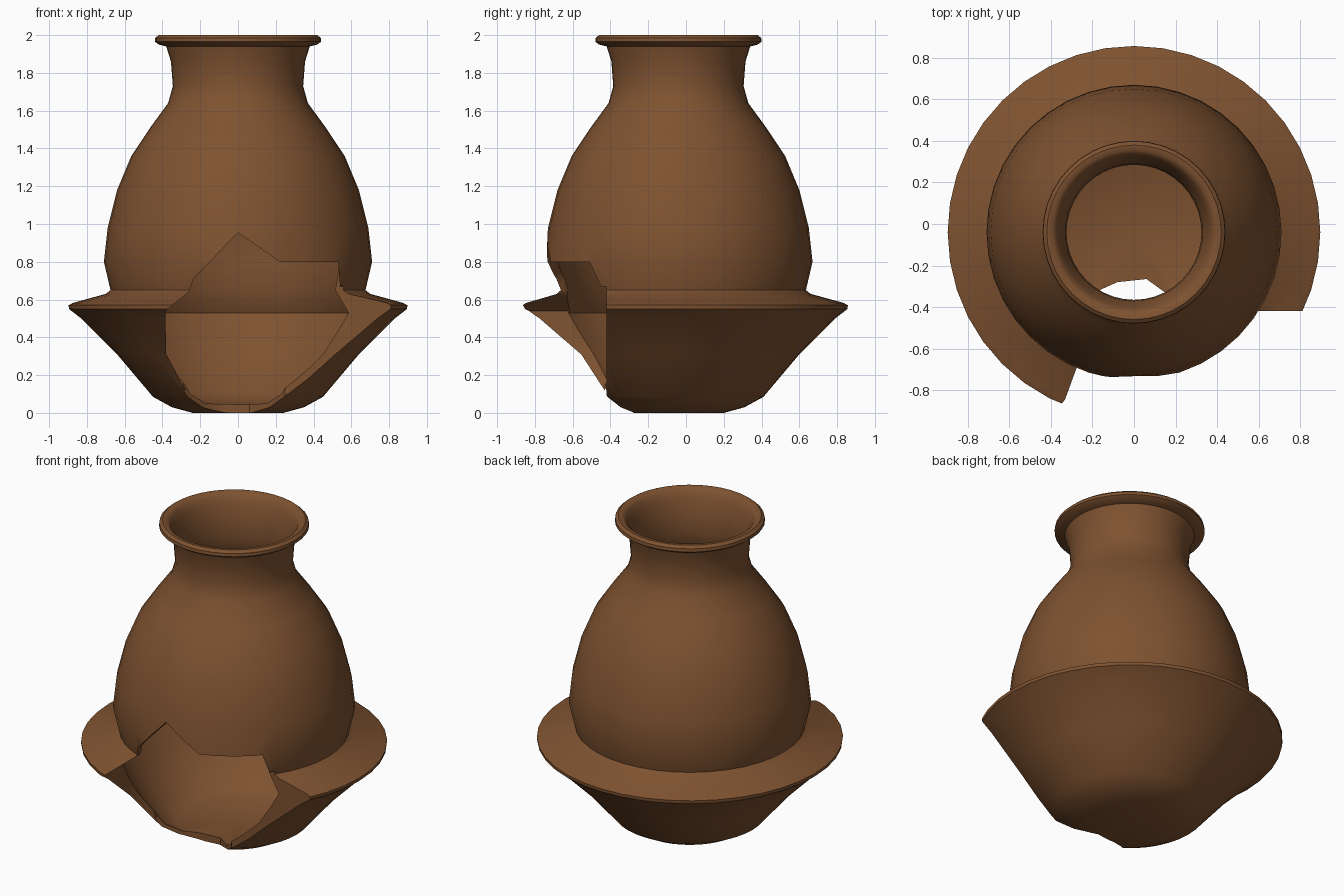
import bpy, bmesh, math

if "Cube" in bpy.data.objects:
    bpy.data.objects.remove(bpy.data.objects["Cube"])

CENTER_Y = -0.04
SEGMENTS = 40

# Clay material
clay = bpy.data.materials.new("clay")
clay.diffuse_color = (0.21, 0.085, 0.03, 1)
clay.use_nodes = True
clay.node_tree.nodes["Principled BSDF"].inputs["Base Color"].default_value = clay.diffuse_color


def finish(bm, name):
    bmesh.ops.recalc_face_normals(bm, faces=bm.faces)
    mesh = bpy.data.meshes.new(name)
    bm.to_mesh(mesh)
    bm.free()
    obj = bpy.data.objects.new(name, mesh)
    bpy.context.collection.objects.link(obj)
    return obj


def lathe(name, profile):
    """Revolve an (r, z) profile that starts and ends on the axis."""
    bm = bmesh.new()
    verts = [bm.verts.new((r, CENTER_Y, z)) for r, z in profile]
    edges = [bm.edges.new(pair) for pair in zip(verts, verts[1:])]
    bmesh.ops.spin(bm, geom=verts + edges, cent=(0, CENTER_Y, 0), axis=(0, 0, 1),
                   angle=2 * math.pi, steps=SEGMENTS)
    bmesh.ops.remove_doubles(bm, verts=bm.verts, dist=0.0005)
    return finish(bm, name)


def prism(name, points, offset):
    """Extrude a polygon of 3D points along an offset."""
    bm = bmesh.new()
    face = bm.faces.new([bm.verts.new(p) for p in points])
    new = bmesh.ops.extrude_face_region(bm, geom=[face], use_keep_orig=True)["geom"]
    bmesh.ops.translate(bm, vec=offset,
                        verts=[v for v in new if isinstance(v, bmesh.types.BMVert)])
    obj = finish(bm, name)
    obj.hide_render = True
    return obj


# Vase wall: outside from base to rim, then down the inside to the floor
outside = [(0, 0), (0.24, 0), (0.35, 0.03), (0.45, 0.085), (0.64, 0.31),
           (0.83, 0.5), (0.895, 0.55), (0.897, 0.57), (0.875, 0.582),
           (0.70, 0.63), (0.675, 0.65), (0.71, 0.80), (0.69, 0.98),
           (0.64, 1.18), (0.565, 1.36), (0.465, 1.51), (0.37, 1.64),
           (0.345, 1.73), (0.355, 1.86), (0.38, 1.94)]
rim = [(0.42, 1.95), (0.44, 1.965), (0.438, 1.985), (0.42, 2.0),
       (0.395, 1.998), (0.375, 1.98), (0.36, 1.94)]
inside = [(0.33, 1.86), (0.325, 1.73), (0.34, 1.64), (0.42, 1.51),
          (0.52, 1.36), (0.59, 1.18), (0.64, 0.98), (0.66, 0.80),
          (0.64, 0.65), (0.70, 0.53), (0.59, 0.31), (0.43, 0.10),
          (0.33, 0.05), (0, 0.035)]
vase = lathe("broken_vase", outside + rim + inside)

# Jagged break in the front wall
wall_break = [(0, 0.955), (0.22, 0.80), (0.53, 0.80), (0.54, 0.67), (1.1, 0.66),
              (1.1, -0.1), (-0.25, -0.1), (-0.25, 0.07), (-0.38, 0.31),
              (-0.385, 0.54), (-0.26, 0.64), (-0.235, 0.71)]
# Smaller chip in the front edge of the floor
floor_break = [(-0.30, -0.43), (-0.17, -0.32), (-0.08, -0.28), (0.06, -0.265),
               (0.15, -0.33), (0.26, -0.43)]
cutters = [
    prism("wall_cutter", [(x, -1.3, z) for x, z in wall_break], (0, 0.88, 0)),
    prism("floor_cutter", [(x, y, -0.1) for x, y in floor_break], (0, 0, 0.3)),
]

bpy.context.view_layer.objects.active = vase
vase.select_set(True)
for cutter in cutters:
    mod = vase.modifiers.new("break", "BOOLEAN")
    mod.operation = "DIFFERENCE"
    mod.solver = "EXACT"
    mod.object = cutter
    bpy.ops.object.modifier_apply(modifier=mod.name)
    bpy.data.objects.remove(cutter)

vase.data.materials.clear()
vase.data.materials.append(clay)
bpy.ops.object.shade_smooth_by_angle(angle=math.radians(40))
